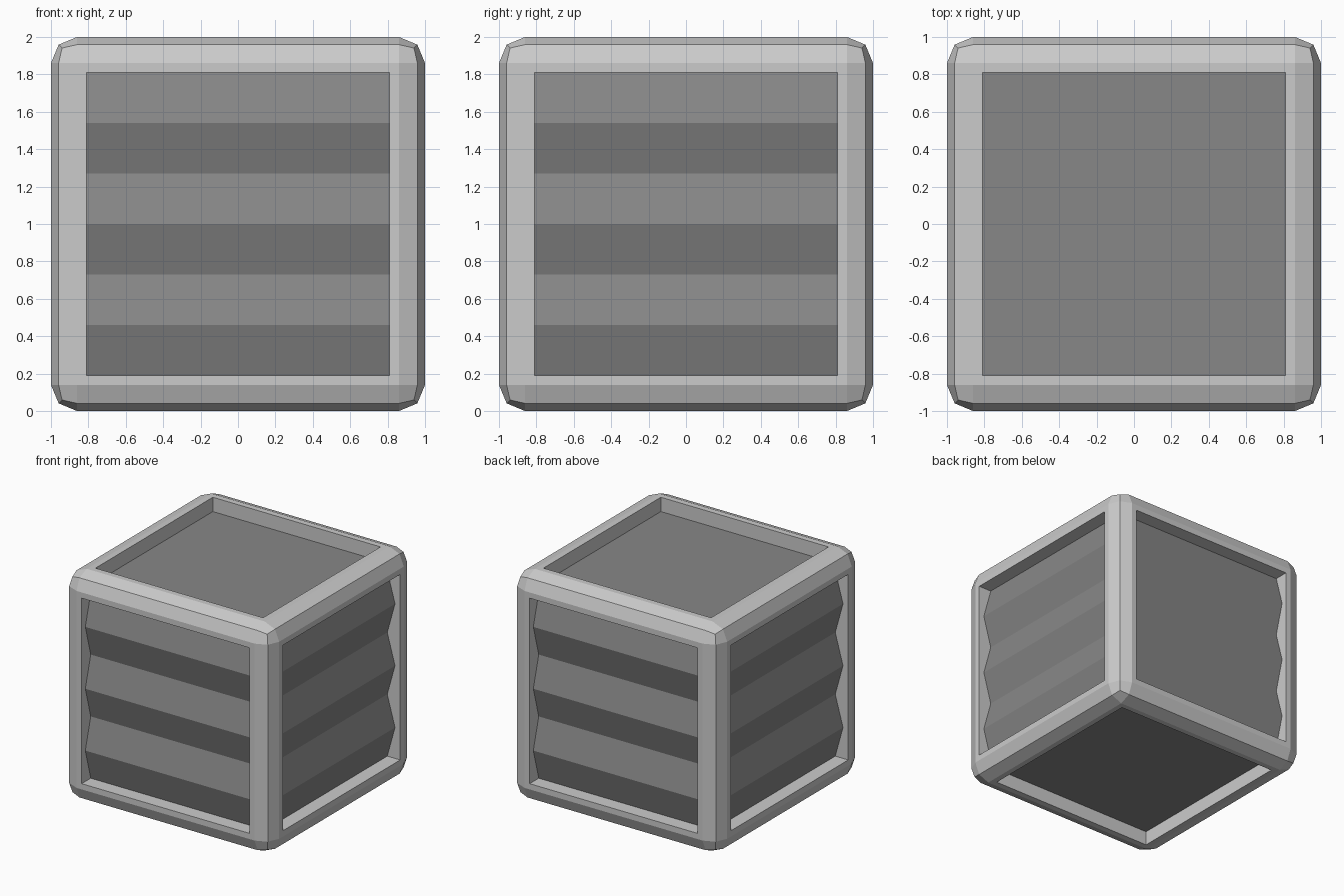
import bpy, bmesh
from math import pi
from mathutils import Matrix, Vector

if "Cube" in bpy.data.objects:
    bpy.data.objects.remove(bpy.data.objects["Cube"])

OPEN = 0.81      # half width of each opening
DEPTH = 0.125    # depth of the recesses
RIDGE = 0.05     # depth of the ridge crests

dark = bpy.data.materials.new("dark_grey")
dark.diffuse_color = (0.245, 0.245, 0.245, 1)
dark.use_nodes = True
dark.node_tree.nodes["Principled BSDF"].inputs["Base Color"].default_value = dark.diffuse_color


def finish(bm, name, material=None):
    mesh = bpy.data.meshes.new(name)
    bm.to_mesh(mesh)
    bm.free()
    if material:
        mesh.materials.append(material)
    ob = bpy.data.objects.new(name, mesh)
    bpy.context.collection.objects.link(ob)
    return ob


# Rounded frame with an opening in all six sides
bm = bmesh.new()
bmesh.ops.create_cube(bm, size=2, matrix=Matrix.Translation((0, 0, 1)))
bmesh.ops.bevel(bm, geom=bm.edges[:], offset=0.14, offset_type='OFFSET',
                segments=2, profile=0.5, affect='EDGES')
bm.normal_update()
flats = [f for f in bm.faces if f.calc_area() > 1]
bmesh.ops.inset_individual(bm, faces=flats, thickness=0.86 - OPEN,
                           use_even_offset=True)
floors = bmesh.ops.extrude_discrete_faces(bm, faces=flats)["faces"]
for f in floors:
    n = (f.calc_center_median() - Vector((0, 0, 1))).normalized()
    bmesh.ops.translate(bm, verts=f.verts[:], vec=-n * DEPTH)
bmesh.ops.recalc_face_normals(bm, faces=bm.faces[:])
# recess floors are separate dark panels
bmesh.ops.delete(bm, geom=floors, context='FACES_ONLY')
bmesh.ops.remove_doubles(bm, verts=bm.verts[:], dist=1e-4)
finish(bm, "crate_frame")

# Corrugated panel on each of the four sides
for k, side in enumerate(("front", "right", "back", "left")):
    bm = bmesh.new()
    rows = []
    for i in range(7):
        y = -1 + (RIDGE if i % 2 else DEPTH)
        z = 1 - OPEN + i * OPEN / 3
        rows.append([bm.verts.new((x, y, z)) for x in (-OPEN, OPEN)])
    for a, b in zip(rows, rows[1:]):
        bm.faces.new((a[0], a[1], b[1], b[0]))
    bmesh.ops.rotate(bm, verts=bm.verts[:], cent=(0, 0, 0),
                     matrix=Matrix.Rotation(k * pi / 2, 3, 'Z'))
    finish(bm, side + "_panel", dark)

# Flat lid and base panels
for name, z, turn in (("lid_panel", 2 - DEPTH, 0), ("base_panel", DEPTH, pi)):
    bm = bmesh.new()
    bmesh.ops.create_grid(bm, x_segments=1, y_segments=1, size=OPEN,
                          matrix=Matrix.Translation((0, 0, z)) @ Matrix.Rotation(turn, 4, 'X'))
    finish(bm, name, dark)
